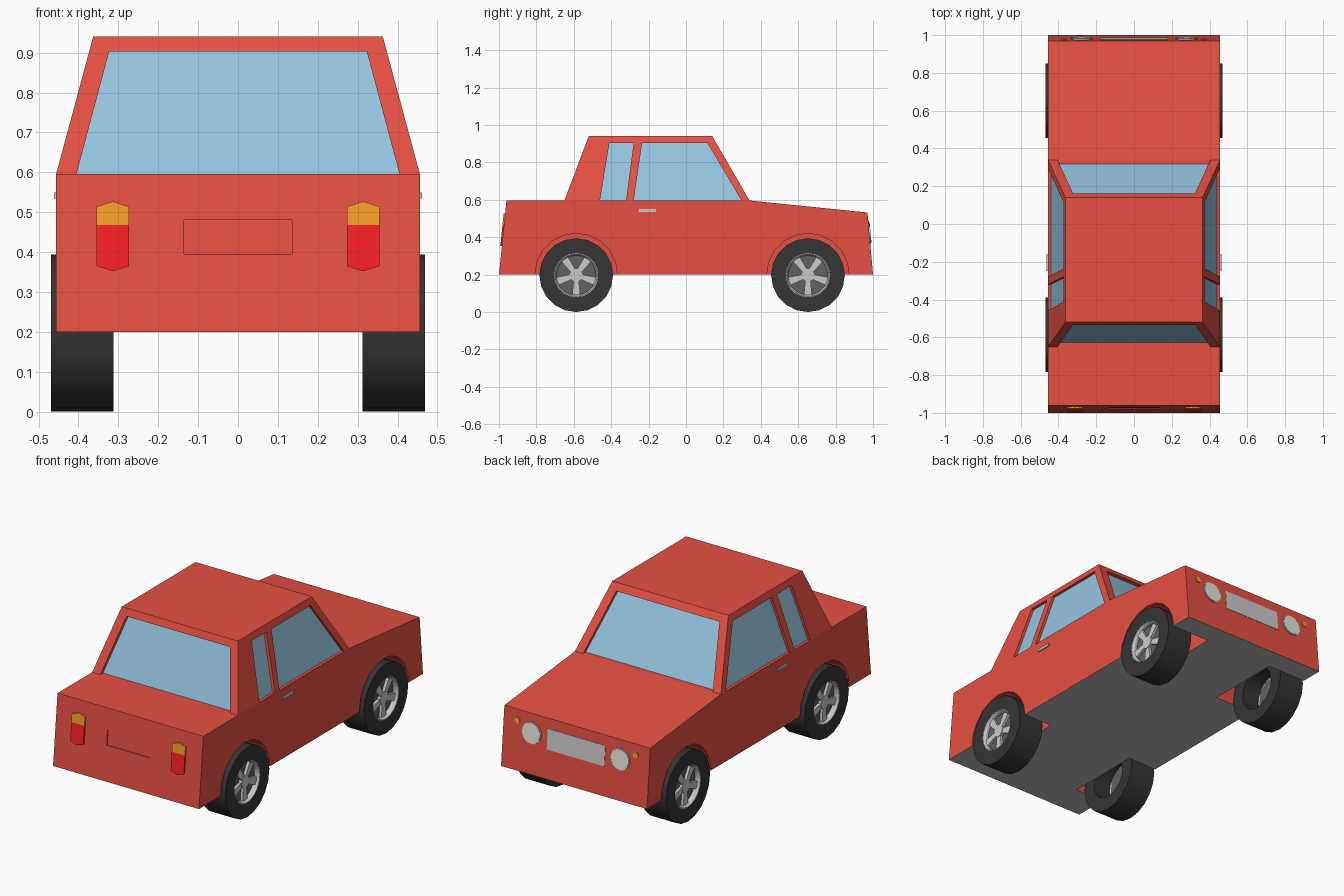
import bpy, bmesh
from math import sin, cos, pi

if "Cube" in bpy.data.objects:
    bpy.data.objects.remove(bpy.data.objects["Cube"])


def material(name, r, g, b):
    m = bpy.data.materials.new(name)
    m.diffuse_color = (r, g, b, 1)
    m.use_nodes = True
    m.node_tree.nodes["Principled BSDF"].inputs["Base Color"].default_value = m.diffuse_color
    return m


RED = material("red_paint", 0.80, 0.08, 0.055)
DARK = material("underside_grey", 0.48, 0.48, 0.48)
GLASS = material("window_glass", 0.30, 0.557, 0.75)
RUBBER = material("rubber", 0.035, 0.035, 0.035)
STEEL = material("dark_steel", 0.12, 0.12, 0.12)
ALLOY = material("alloy", 0.62, 0.62, 0.62)
ORANGE = material("orange_lens", 0.95, 0.34, 0.02)
LENS_RED = material("red_lens", 0.95, 0.014, 0.018)
LENS = material("clear_lens", 0.80, 0.80, 0.70)


def finish(name, bm, mat):
    bmesh.ops.recalc_face_normals(bm, faces=bm.faces[:])
    me = bpy.data.meshes.new(name)
    bm.to_mesh(me)
    bm.free()
    ob = bpy.data.objects.new(name, me)
    bpy.context.collection.objects.link(ob)
    if mat:
        me.materials.append(mat)
    return ob


def loft(name, a, b, mat=None):
    """Closed solid between two matching loops of points."""
    bm = bmesh.new()
    va = [bm.verts.new(p) for p in a]
    vb = [bm.verts.new(p) for p in b]
    n = len(a)
    bm.faces.new(va)
    bm.faces.new(vb[::-1])
    for i in range(n):
        j = (i + 1) % n
        bm.faces.new((va[i], va[j], vb[j], vb[i]))
    return finish(name, bm, mat)


def panel(name, surf, pts, d0, d1, mat=None):
    """Outline laid on a sloping surface, from depth d0 to height d1."""
    return loft(name, [surf(u, z, d0) for u, z in pts],
                [surf(u, z, d1) for u, z in pts], mat)


def lathe(name, profile, x_sign, cy, cz, n, mat):
    """Closed (x, r) profile turned about a wheel axle."""
    bm = bmesh.new()
    rings = [[bm.verts.new((x_sign * x, cy + r * cos(2 * pi * k / n), cz + r * sin(2 * pi * k / n)))
              for x, r in profile] for k in range(n)]
    m = len(profile)
    for k in range(n):
        a, b = rings[k], rings[(k + 1) % n]
        for i in range(m):
            j = (i + 1) % m
            bm.faces.new((a[i], a[j], b[j], b[i]))
    ob = finish(name, bm, mat)
    bpy.ops.object.select_all(action='DESELECT')
    ob.select_set(True)
    bpy.context.view_layer.objects.active = ob
    bpy.ops.object.shade_smooth_by_angle()
    return ob


def carve(ob, cutter):
    mod = ob.modifiers.new("carve", 'BOOLEAN')
    mod.operation = 'DIFFERENCE'
    mod.solver = 'EXACT'
    mod.object = cutter
    bpy.context.view_layer.objects.active = ob
    bpy.ops.object.modifier_apply(modifier=mod.name)
    bpy.data.objects.remove(cutter)


def circle(cu, cz, r, n=20):
    return [(cu + r * cos(2 * pi * k / n), cz + r * sin(2 * pi * k / n)) for k in range(n)]


DECK, ROOF, SILL, HEAD = 0.596, 0.941, 0.596, 0.903
WHEEL_Y, R, TYRE_N = (-0.587, 0.652), 0.197, 20


# Sloping surfaces: (position along, height, outward offset) -> point
def tail(u, z, d): return (u, -1 + 0.1 * (z - 0.2) - d, z)
def nose(u, z, d): return (u, 1 - 0.09 * (z - 0.2) + d, z)
def rear_pane(u, z, d): return (u, -0.65 + 0.377 * (z - DECK) - d, z)
def wind_pane(u, z, d): return (u, 0.34 - 0.58 * (z - DECK) + d, z)
def right_pane(u, z, d): return (0.455 - 0.267 * (z - DECK) + d, u, z)
def left_pane(u, z, d): return (-(0.455 - 0.267 * (z - DECK) + d), u, z)


# Lower body with grey underside
profile = [(-1, 0.2), (-0.96, DECK), (0.34, DECK), (0.97, 0.532), (1, 0.2)]
body = loft("body", [(-0.456, y, z) for y, z in profile], [(0.456, y, z) for y, z in profile], RED)
body.data.materials.append(DARK)
for p in body.data.polygons:
    if p.normal.z < -0.9:
        p.material_index = 1

# Wheel arches, deeper at the steered wheels
for s in (-1, 1):
    for y, inner in zip(WHEEL_Y, (0.275, 0.215)):
        c = circle(y, 0.2, 0.22, 20)
        carve(body, loft("arch_cutter", [(s * inner, u, z) for u, z in c],
                         [(s * 0.6, u, z) for u, z in c], RED))

# Number plate recess
carve(body, panel("plate_cutter", tail,
                  [(-0.135, 0.395), (0.135, 0.395), (0.135, 0.48), (-0.135, 0.48)], -0.006, 0.05, RED))

# Cabin
cabin = loft("cabin", [(-0.456, -0.65, DECK), (0.456, -0.65, DECK), (0.456, 0.34, DECK), (-0.456, 0.34, DECK)],
             [(-0.363, -0.52, ROOF), (0.363, -0.52, ROOF), (0.363, 0.14, ROOF), (-0.363, 0.14, ROOF)], RED)

# Windows: bottom edge and top edge positions
windows = [("rear_window", rear_pane, (-0.405, 0.405), (-0.323, 0.323)),
           ("windscreen", wind_pane, (-0.405, 0.405), (-0.323, 0.323))]
for side, surf in (("right", right_pane), ("left", left_pane)):
    windows.append((side + "_front_window", surf, (-0.28, 0.297), (-0.235, 0.115)))
    windows.append((side + "_rear_window", surf, (-0.46, -0.32), (-0.41, -0.28)))
for name, surf, (b0, b1), (t0, t1) in windows:
    depth = 0.025 if surf in (rear_pane, wind_pane) else 0.018
    k = 0.02 / (HEAD - SILL)
    low = [(b0 - (t0 - b0) * k, SILL - 0.02), (b1 - (t1 - b1) * k, SILL - 0.02)]
    carve(cabin, panel("window_cutter", surf, low + [(t1, HEAD), (t0, HEAD)], -depth, 0.06, RED))
    panel(name, surf, [(b0, SILL), (b1, SILL), (t1, HEAD), (t0, HEAD)], -depth - 0.01, -depth + 0.002, GLASS)

# Grille
panel("grille", nose, [(-0.18, 0.362), (0.18, 0.362), (0.18, 0.475), (-0.18, 0.475)], -0.01, 0.002, ALLOY)

for s, side in ((-1, "left_"), (1, "right_")):
    # Tail lights
    panel(side + "tail_light", tail, [(s * x, z) for x, z in
          ((0.273, 0.365), (0.314, 0.352), (0.355, 0.365), (0.355, 0.468), (0.273, 0.468))], -0.01, 0.008, LENS_RED)
    panel(side + "rear_indicator", tail, [(s * x, z) for x, z in
          ((0.273, 0.468), (0.355, 0.468), (0.355, 0.514), (0.314, 0.527), (0.273, 0.514))], -0.01, 0.008, ORANGE)

    # Headlights and front indicators
    panel(side + "headlight_rim", nose, circle(s * 0.277, 0.427, 0.06), -0.01, 0.004, ALLOY)
    panel(side + "headlight", nose, circle(s * 0.277, 0.427, 0.055), -0.01, 0.007, LENS)
    panel(side + "front_indicator", nose, circle(s * 0.37, 0.472, 0.016, 12), -0.01, 0.004, ORANGE)

    # Door handle
    h = [(-0.25, 0.535), (-0.16, 0.535), (-0.16, 0.55), (-0.25, 0.55)]
    loft(side + "door_handle", [(s * 0.45, y, z) for y, z in h], [(s * 0.462, y, z) for y, z in h], ALLOY)

    # Wheels
    for y, end in zip(WHEEL_Y, ("rear_", "front_")):
        n = side + end
        lathe(n + "tyre", [(0.312, 0.118), (0.312, R), (0.469, R), (0.469, 0.118)], s, y, R, TYRE_N, RUBBER)
        lathe(n + "rim", [(0.42, 0.106), (0.42, 0.12), (0.468, 0.12), (0.468, 0.114), (0.455, 0.106)],
              s, y, R, TYRE_N, ALLOY)
        disc = circle(y, R, 0.119, TYRE_N)
        loft(n + "wheel_disc", [(s * 0.42, u, z) for u, z in disc], [(s * 0.44, u, z) for u, z in disc], STEEL)
        hub = circle(y, R, 0.036, 15)
        loft(n + "hub", [(s * 0.43, u, z) for u, z in hub], [(s * 0.458, u, z) for u, z in hub], ALLOY)
        for k in range(5):
            a = -pi / 2 + k * 2 * pi / 5
            q = [(y + r * cos(a) - w * sin(a), R + r * sin(a) + w * cos(a))
                 for r, w in ((0.02, -0.013), (0.108, -0.022), (0.108, 0.022), (0.02, 0.013))]
            loft(f"{n}spoke_{k + 1}", [(s * 0.43, u, z) for u, z in q], [(s * 0.455, u, z) for u, z in q], ALLOY)
